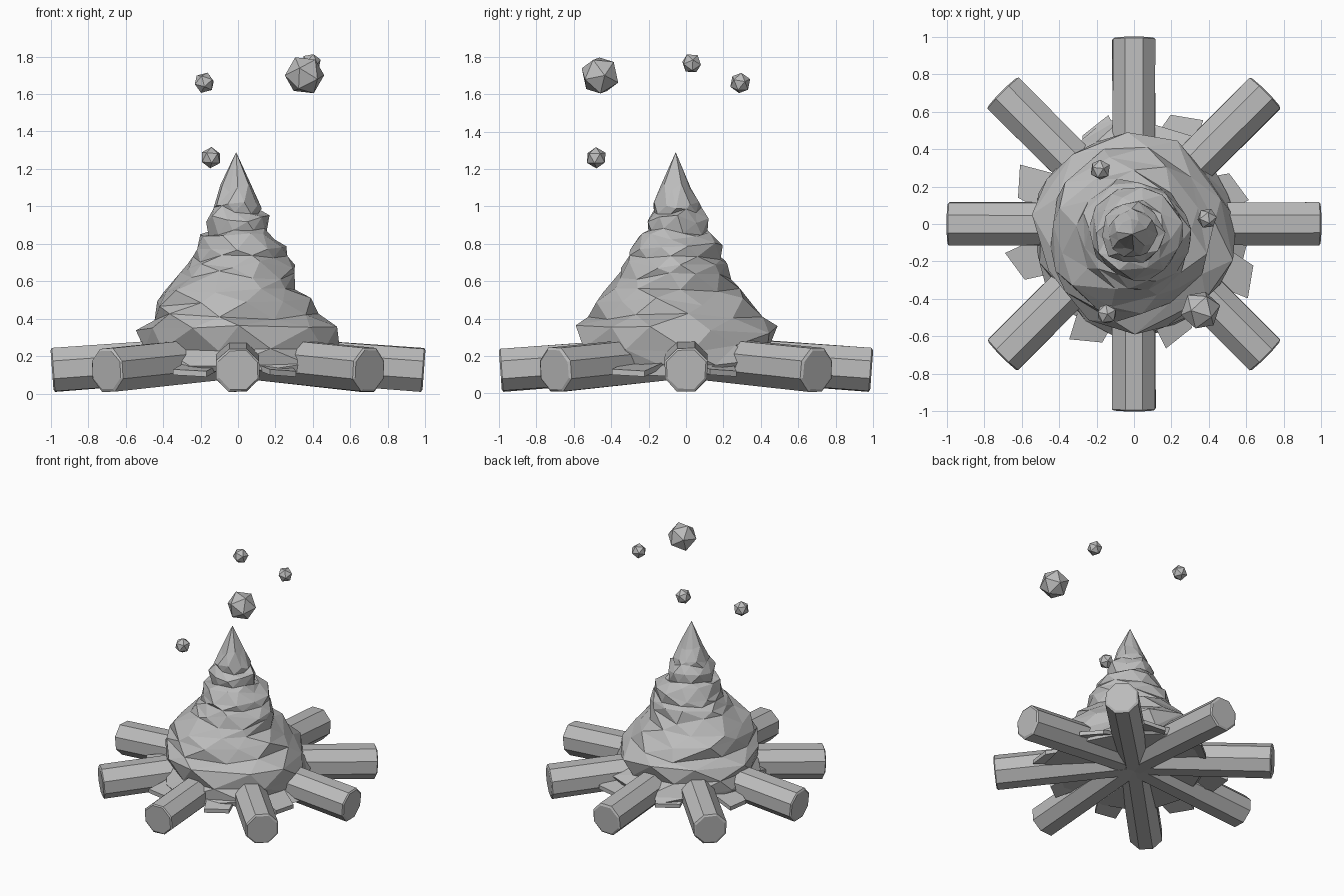
import bpy, bmesh, math, random
from mathutils import Vector

random.seed(11)
if "Cube" in bpy.data.objects:
    bpy.data.objects.remove(bpy.data.objects["Cube"])

grey = bpy.data.materials.new("plain_grey")
grey.use_nodes = True
colour = (0.5, 0.5, 0.5, 1)
grey.diffuse_color = colour
grey.node_tree.nodes["Principled BSDF"].inputs["Base Color"].default_value = colour


def finish(name, bm):
    bmesh.ops.recalc_face_normals(bm, faces=bm.faces)
    mesh = bpy.data.meshes.new(name)
    bm.to_mesh(mesh)
    bm.free()
    mesh.materials.append(grey)
    obj = bpy.data.objects.new(name, mesh)
    bpy.context.collection.objects.link(obj)
    return obj


def log(name, angle):
    """Eight-sided log leaning inwards, slightly rough along its length."""
    bm = bmesh.new()
    out = Vector((math.cos(angle), math.sin(angle), 0))
    inner = Vector((0, 0, 0.2))
    outer = out * 0.985 + Vector((0, 0, 0.127))
    axis = (outer - inner).normalized()
    side = Vector((-out.y, out.x, 0))
    up = axis.cross(side)
    rings = []
    for centre, radius in ((inner, 0.122), (outer, 0.125), (outer + axis * 0.008, 0.112)):
        ring = []
        for i in range(8):
            a = math.pi / 4 * (i + 0.5)
            r = radius * random.uniform(0.97, 1.03)
            ring.append(bm.verts.new(centre + side * r * math.cos(a) + up * r * math.sin(a)))
        rings.append(ring)
    for low, high in zip(rings, rings[1:]):
        for i in range(8):
            j = (i + 1) % 8
            bm.faces.new((low[i], low[j], high[j], high[i]))
    bm.faces.new(rings[0])
    bm.faces.new(rings[-1])
    return finish(name, bm)


# Ring of logs
for k in range(8):
    log(f"log_{k + 1}", k * math.pi / 4)

# Flame: twisted jagged layers (height, centre x, centre y, radius, roughness)
layers = [
    (0.11, 0.00, -0.03, 0.59, 0.09),
    (0.17, 0.00, -0.03, 0.57, 0.08),
    (0.24, 0.00, -0.04, 0.53, 0.05),
    (0.34, 0.00, -0.04, 0.53, 0.05),
    (0.41, -0.02, -0.05, 0.46, 0.05),
    (0.49, -0.04, -0.07, 0.42, 0.05),
    (0.56, -0.05, -0.08, 0.37, 0.05),
    (0.63, 0.00, -0.07, 0.31, 0.05),
    (0.69, 0.00, -0.06, 0.29, 0.06),
    (0.72, 0.00, -0.06, 0.25, 0.06),
    (0.78, 0.00, -0.05, 0.25, 0.06),
    (0.84, -0.01, -0.05, 0.20, 0.05),
    (0.86, -0.01, -0.05, 0.16, 0.04),
    (0.93, -0.01, -0.05, 0.17, 0.05),
    (0.98, -0.01, -0.05, 0.13, 0.05),
    (1.01, -0.01, -0.05, 0.13, 0.08),
    (1.10, -0.01, -0.055, 0.085, 0.05),
]
SIDES = 10
bm = bmesh.new()
rings = []
for n, (z, cx, cy, radius, rough) in enumerate(layers):
    ring = []
    for i in range(SIDES):
        a = 2 * math.pi * i / SIDES + 0.34 * n + random.uniform(-0.12, 0.12)
        r = radius * (1 + random.uniform(-1.6, 1) * rough)
        dz = random.uniform(-0.025, 0.025)
        ring.append(bm.verts.new((cx + r * math.cos(a), cy + r * math.sin(a), z + dz)))
    rings.append(ring)
for low, high in zip(rings, rings[1:]):
    for i in range(SIDES):
        j = (i + 1) % SIDES
        bm.faces.new((low[i], low[j], high[i]))
        bm.faces.new((low[j], high[j], high[i]))
tip = bm.verts.new((-0.01, -0.055, 1.29))
base = bm.verts.new((0, 0, 0.13))
for i in range(SIDES):
    j = (i + 1) % SIDES
    bm.faces.new((rings[-1][i], rings[-1][j], tip))
    bm.faces.new((rings[0][j], rings[0][i], base))
finish("flame", bm)

# Ragged tongues of flame lying between the logs
bm = bmesh.new()
for angle, reach in ((20, 0.62), (64, 0.66), (112, 0.59), (160, 0.68),
                     (200, 0.70), (248, 0.70), (292, 0.68), (334, 0.72)):
    a = math.radians(angle)
    out = Vector((math.cos(a), math.sin(a), 0))
    side = Vector((-out.y, out.x, 0))
    corners = [out * 0.35 - side * 0.12, out * reach - side * 0.09,
               out * (reach - 0.05) + side * 0.08, out * 0.35 + side * 0.12]
    heights = (0.19, 0.13, 0.12, 0.20)
    top = [bm.verts.new(c + Vector((0, 0, h))) for c, h in zip(corners, heights)]
    low = [bm.verts.new(c + Vector((0, 0, h - 0.03))) for c, h in zip(corners, heights)]
    bm.faces.new(top)
    bm.faces.new(low[::-1])
    for i in range(4):
        j = (i + 1) % 4
        bm.faces.new((top[i], low[i], low[j], top[j]))
finish("flame_tongues", bm)

# Floating embers
embers = {
    "large_ember": ((0.355, -0.46, 1.70), 0.108),
    "back_ember": ((-0.18, 0.29, 1.66), 0.057),
    "front_ember": ((-0.145, -0.48, 1.26), 0.057),
    "left_ember": ((0.39, 0.03, 1.765), 0.055),
}
for name, (place, radius) in embers.items():
    bm = bmesh.new()
    bmesh.ops.create_icosphere(bm, subdivisions=1, radius=radius)
    ember = finish(name, bm)
    ember.location = place
    ember.rotation_euler = [random.uniform(0, 0.6) for _ in range(3)]
